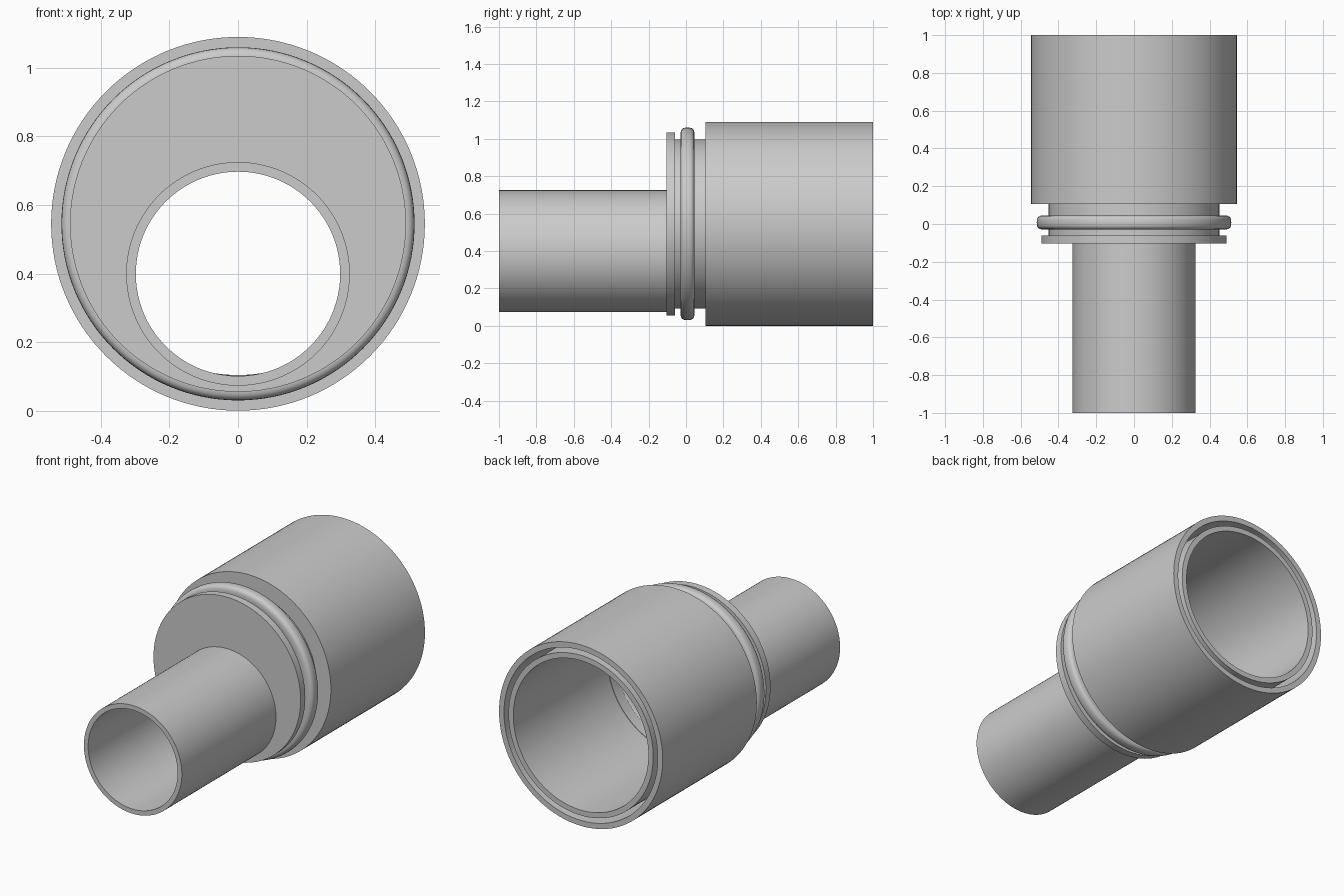
import bpy, bmesh, math

if "Cube" in bpy.data.objects:
    bpy.data.objects.remove(bpy.data.objects["Cube"])

SEG = 128
ZB = 0.545   # axis height of the large parts
ZS = 0.399   # axis height of the small offset pipe


def loft(name, rings):
    """Closed tube made from circular rings (radius, y, axis height)."""
    bm = bmesh.new()
    loops = []
    for r, y, z in rings:
        loops.append([bm.verts.new((r * math.cos(2 * math.pi * i / SEG), y,
                                    z + r * math.sin(2 * math.pi * i / SEG)))
                      for i in range(SEG)])
    for k, a in enumerate(loops):
        b = loops[(k + 1) % len(loops)]
        for i in range(SEG):
            j = (i + 1) % SEG
            bm.faces.new((a[i], a[j], b[j], b[i]))
    bmesh.ops.recalc_face_normals(bm, faces=bm.faces)
    me = bpy.data.meshes.new(name)
    bm.to_mesh(me)
    bm.free()
    ob = bpy.data.objects.new(name, me)
    bpy.context.collection.objects.link(ob)
    bpy.ops.object.select_all(action='DESELECT')
    ob.select_set(True)
    bpy.context.view_layer.objects.active = ob
    bpy.ops.object.shade_smooth_by_angle(angle=math.radians(35))
    return ob


def pipe(name, r_out, r_in, y0, y1, z):
    return loft(name, [(r_out, y0, z), (r_out, y1, z), (r_in, y1, z), (r_in, y0, z)])


# small offset pipe at the front
pipe("small_pipe", 0.326, 0.298, -1.0, -0.104, ZS)

# end plate with an eccentric hole
loft("end_plate", [(0.49, -0.104, ZB), (0.49, -0.06, ZB),
                   (0.298, -0.06, ZS), (0.298, -0.104, ZS)])

# narrow neck between plate and socket
pipe("neck", 0.452, 0.447, -0.06, 0.105, ZB)

# rounded sealing ring on the neck
ring = []
for i in range(24):
    t = 2 * math.pi * i / 24
    c, s = math.cos(t), math.sin(t)
    ring.append((0.478 + 0.037 * math.copysign(abs(c) ** 0.7, c),
                 0.008 + 0.037 * math.copysign(abs(s) ** 0.7, s), ZB))
loft("seal_ring", ring)

# large socket: outer sleeve, deep slot and inner liner in one profile
socket = [(0.545, 0.105), (0.545, 1.0), (0.512, 1.0), (0.512, 0.13),
          (0.482, 0.13), (0.482, 1.0), (0.45, 1.0), (0.45, 0.105)]
loft("large_socket", [(r, y, ZB) for r, y in socket])
